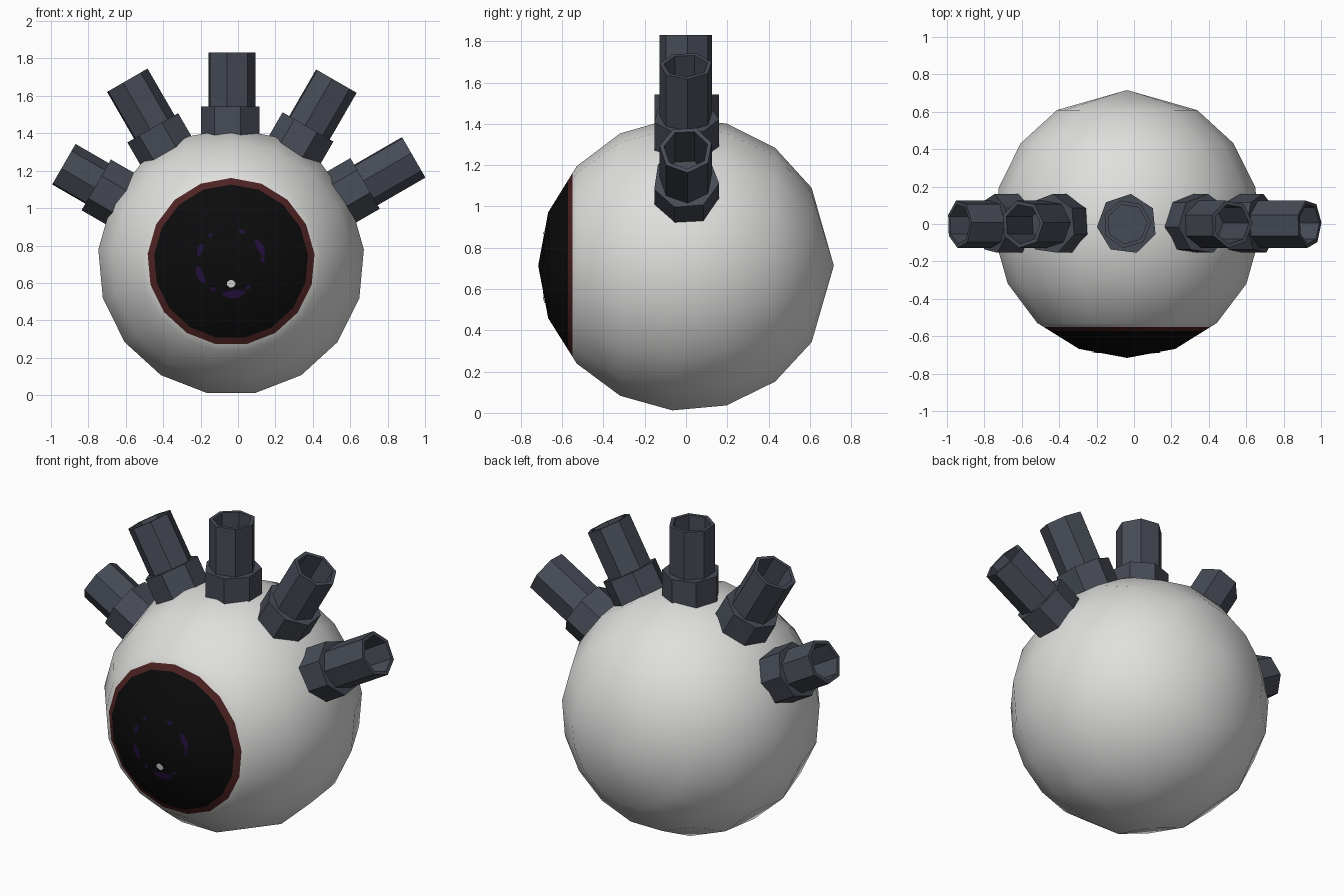
import bpy, bmesh, math
from mathutils import Matrix, Vector

if "Cube" in bpy.data.objects:
    bpy.data.objects.remove(bpy.data.objects["Cube"])

CX, CZ, R, N = -0.037, 0.713, 0.716, 17
STEP = 2 * math.pi / N


def material(name, rgb):
    m = bpy.data.materials.new(name)
    m.diffuse_color = (*rgb, 1)
    m.use_nodes = True
    m.node_tree.nodes["Principled BSDF"].inputs["Base Color"].default_value = m.diffuse_color
    return m


WHITE = material("eye white", (0.74, 0.74, 0.73))
RED = material("dark red", (0.075, 0.016, 0.016))
BLACK = material("pupil black", (0.0035, 0.0035, 0.004))
PURPLE = material("deep purple", (0.017, 0.005, 0.045))
STEEL = material("blue grey", (0.062, 0.07, 0.092))


def make(name, bm, mats, smooth=False):
    bmesh.ops.recalc_face_normals(bm, faces=bm.faces)
    mesh = bpy.data.meshes.new(name)
    bm.to_mesh(mesh)
    bm.free()
    for m in mats:
        mesh.materials.append(m)
    if smooth:
        mesh.shade_smooth()
    ob = bpy.data.objects.new(name, mesh)
    bpy.context.collection.objects.link(ob)
    return ob


def skin(bm, rings):
    # Quads between consecutive rings of equal size
    for a, b in zip(rings, rings[1:]):
        for i in range(len(a)):
            j = (i + 1) % len(a)
            bm.faces.new((a[i], a[j], b[j], b[i]))


# Eyeball: turned around the y axis, with red and black bands at the front
def rim(r):
    # Point on the straight profile between the first two sphere rings
    r1, y1 = R * math.sin(STEP), -R * math.cos(STEP)
    r2, y2 = R * math.sin(2 * STEP), -R * math.cos(2 * STEP)
    return r, y1 + (y2 - y1) * (r - r1) / (r2 - r1)


profile = [(R * math.sin(k * STEP), -R * math.cos(k * STEP)) for k in range(1, 8)]
profile[1:1] = [rim(0.413), rim(0.448)]
bm = bmesh.new()
rings = [[bm.verts.new((CX + r * math.sin(i * STEP), y, CZ + r * math.cos(i * STEP)))
          for i in range(N)] for r, y in profile]
skin(bm, rings)
for ring, y in ((rings[0], -R), (rings[-1], R)):
    pole = bm.verts.new((CX, y, CZ))
    for i in range(N):
        bm.faces.new((ring[i], ring[(i + 1) % N], pole))
for f in bm.faces:
    y = f.calc_center_median().y
    f.material_index = 2 if y < rim(0.413)[1] else 1 if y < rim(0.448)[1] else 0
make("eyeball", bm, [WHITE, RED, BLACK], True)


# Iris flecks and glint: thin plates following the front facets
def on_pupil(a, r):
    d = (a % STEP) - STEP / 2
    flat = r * math.cos(d) / math.cos(STEP / 2)
    y = -R + R * (1 - math.cos(STEP)) * flat / (R * math.sin(STEP))
    return (CX + r * math.sin(a), y - 0.005, CZ + r * math.cos(a))


def fleck(name, start, end, r, width, mat):
    bm = bmesh.new()
    n = 8
    edge = []
    for i in range(n + 1):
        t = i / n
        a = math.radians(start + (end - start) * t)
        w = width * (0.3 + 0.7 * math.sin(math.pi * t)) / 2
        edge.append([bm.verts.new(on_pupil(a, r + s * w)) for s in (-1, 1)])
    for a, b in zip(edge, edge[1:]):
        bm.faces.new((a[0], a[1], b[1], b[0]))
    ob = make(name, bm, [mat])
    if ob.data.polygons[0].normal.y > 0:
        ob.data.flip_normals()


for k, (a, b, r, w) in enumerate([
        (14, 26, 0.172, 0.022), (48, 80, 0.175, 0.036), (80, 92, 0.170, 0.022),
        (155, 195, 0.175, 0.045), (140, 152, 0.165, 0.02), (208, 218, 0.175, 0.02),
        (232, 262, 0.180, 0.038), (280, 302, 0.178, 0.028), (318, 326, 0.18, 0.02)]):
    fleck(f"iris_fleck_{k + 1}", a, b, r, w, PURPLE)
fleck("glint", 169, 191, 0.117, 0.042, WHITE)


# Stalks: a wide collar and a hollow seven-sided pipe on each spoke
def spoke(name, tilt, prof, turn, close_start, close_end):
    bm = bmesh.new()
    rings = [[bm.verts.new((r * math.cos(turn + i * math.tau / 7),
                            r * math.sin(turn + i * math.tau / 7), h))
              for i in range(7)] for r, h in prof]
    skin(bm, rings)
    if close_start:
        bm.faces.new(rings[0])
    if close_end:
        bm.faces.new(rings[-1])
    bm.transform(Matrix.Translation(Vector((CX, 0, CZ)))
                 @ Matrix.Rotation(math.radians(tilt), 4, 'Y'))
    make(name, bm, [STEEL])


for k, (tilt, top) in enumerate([(-60, 1.035), (-30, 1.118), (0, 1.118),
                                 (30, 1.118), (60, 1.125)]):
    spoke(f"collar_{k + 1}", tilt, [(0.162, 0.66), (0.162, 0.83)],
          math.pi / 7 + 0.1, True, True)
    spoke(f"pipe_{k + 1}", tilt,
          [(0.13, 0.80), (0.13, top), (0.108, top), (0.108, 0.84)],
          0.06, True, True)
